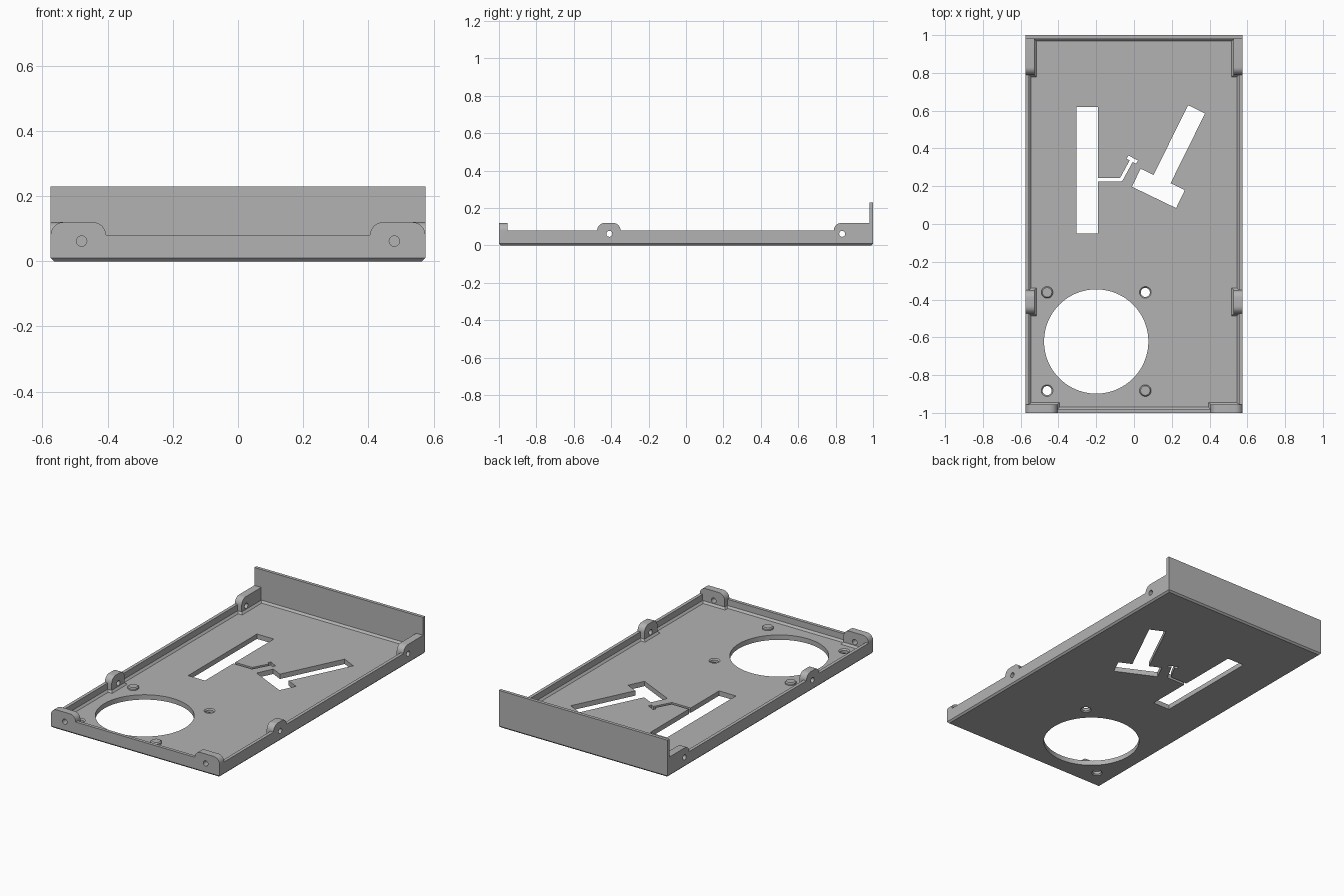
import bpy, bmesh, math
from mathutils import Vector, Matrix

if "Cube" in bpy.data.objects:
    bpy.data.objects.remove(bpy.data.objects["Cube"])

W, L = 0.575, 1.0          # half width and half length
FLOOR, RIM, EAR, BACK = 0.03, 0.08, 0.12, 0.23

grey = bpy.data.materials.new("plain grey")
grey.diffuse_color = (0.45, 0.45, 0.45, 1)
grey.use_nodes = True
grey.node_tree.nodes["Principled BSDF"].inputs["Base Color"].default_value = grey.diffuse_color


def loft(name, rings):
    """Solid made by joining equal-length rings of points, capped at both ends."""
    bm = bmesh.new()
    rows = [[bm.verts.new(p) for p in ring] for ring in rings]
    n = len(rows[0])
    for a, b in zip(rows, rows[1:]):
        for i in range(n):
            bm.faces.new((a[i], a[(i + 1) % n], b[(i + 1) % n], b[i]))
    bm.faces.new(rows[0])
    bm.faces.new(rows[-1])
    bmesh.ops.recalc_face_normals(bm, faces=bm.faces)
    me = bpy.data.meshes.new(name)
    bm.to_mesh(me)
    bm.free()
    me.materials.append(grey)
    ob = bpy.data.objects.new(name, me)
    bpy.context.collection.objects.link(ob)
    return ob


def rect(x0, x1, y0, y1, z):
    return [(x0, y0, z), (x1, y0, z), (x1, y1, z), (x0, y1, z)]


def box(name, x0, x1, y0, y1, z0, z1):
    return loft(name, [rect(x0, x1, y0, y1, z0), rect(x0, x1, y0, y1, z1)])


def circle(x, y, r, z, n):
    return [(x + r * math.cos(2 * math.pi * i / n),
             y + r * math.sin(2 * math.pi * i / n), z) for i in range(n)]


def turned(name, x, y, profile, n=32):
    """Round part from (radius, height) pairs."""
    return loft(name, [circle(x, y, r, z, n) for r, z in profile])


def combine(target, tool, operation):
    mod = target.modifiers.new("combine", 'BOOLEAN')
    mod.operation, mod.object, mod.solver = operation, tool, 'EXACT'
    bpy.context.view_layer.objects.active = target
    bpy.ops.object.modifier_apply(modifier=mod.name)
    bpy.data.objects.remove(tool)


def ear_profile(u0, u1, round0, round1, r=0.04):
    """Upright tab outline (u, z) with rounded upper corners where asked."""
    pts = [(u0, 0.02), (u1, 0.02)]
    for u, side, rounded in ((u1, 1, round1), (u0, -1, round0)):
        arc = [(u, EAR)]
        if rounded:
            arc = [(u + side * r * (math.cos(a) - 1), EAR - r + r * math.sin(a))
                   for a in (math.pi / 2 * i / 8 for i in range(9))]
        pts += arc if side > 0 else arc[::-1]
    return pts


# Tray with chamfered underside, low rim and sloped inner corner
def tray_ring(inset, z):
    return rect(-W + inset, W - inset, -L + inset, L - inset, z)


tray = loft("tray", [tray_ring(i, z) for i, z in (
    (0.01, 0), (0, 0.01), (0, RIM), (0.02, RIM), (0.02, 0.042), (0.031, FLOOR))])

# Tall back wall
combine(tray, box("back_wall", -W, W, L - 0.02, L, 0.015, BACK), 'UNION')

# Screw ears, each with a small sloped foot
T, F = 0.047, 0.011
for s in (-1, 1):
    for y0, y1, back in ((-0.475, -0.35, False), (0.79, L - 0.01, True)):
        prof = ear_profile(y0, y1, True, not back)
        ear = loft("side_ear", [[(s * x, y, z) for y, z in prof] for x in (W - T, W)])
        combine(tray, ear, 'UNION')
        foot = loft("side_foot", [
            [(s * x, y, z) for x, y, z in rect(W - T - g, W - 0.01, y0 - g, min(y1 + g, L - 0.01), z)]
            for g, z in ((F, 0.022), (F, FLOOR), (0.0005, 0.042))])
        combine(tray, foot, 'UNION')
    prof = ear_profile(0.405, W, True, True)
    ear = loft("front_ear", [[(s * x, y, z) for x, z in prof] for y in (-L, -L + 0.045)])
    combine(tray, ear, 'UNION')
    foot = loft("front_foot", [
        [(s * x, y, z) for x, y, z in rect(0.405 - g, W - 0.01, -L + 0.01, -L + 0.045 + g, z)]
        for g, z in ((F, 0.022), (F, FLOOR), (0.0005, 0.042))])
    combine(tray, foot, 'UNION')


# Screw holes through the ears
def drill(x, y, axis):
    tool = turned("drill", 0, 0, ((0.016, -0.07), (0.016, 0.07)), 24)
    tool.data.transform(Matrix.Translation((x, y, 0.062)) @ Matrix.Rotation(math.pi / 2, 4, axis))
    combine(tray, tool, 'DIFFERENCE')


for s in (-1, 1):
    drill(s * W, -0.41, 'Y')
    drill(s * W, 0.835, 'Y')
    drill(s * 0.48, -L, 'X')


# Floor slots: straight bars given by end points and width
def slot(p, q, width):
    p, q = Vector(p), Vector(q)
    d = (q - p).normalized()
    side = Vector((-d.y, d.x)) * width / 2
    corners = (p - side, q - side, q + side, p + side)
    tool = loft("slot", [[(c.x, c.y, z) for c in corners] for z in (-0.05, 0.07)])
    combine(tray, tool, 'DIFFERENCE')


slot((-0.2475, -0.05), (-0.2475, 0.62), 0.115)     # long slot
slot((-0.20, 0.235), (-0.066, 0.235), 0.018)       # thin link
slot((-0.071, 0.23), (-0.012, 0.338), 0.018)
slot((-0.034, 0.354), (0.016, 0.327), 0.02)
slot((0.13, 0.20), (0.331, 0.607), 0.10)           # slanted stem
slot((0.012, 0.245), (0.246, 0.132), 0.106)        # slanted crossbar

# Fan opening, two mounting holes and two locating pegs
fx, fy, h = -0.2, -0.622, 0.26
combine(tray, turned("fan_cut", fx, fy, ((0.276, -0.05), (0.276, 0.07)), 96), 'DIFFERENCE')
for s in (-1, 1):
    hole = turned("mount_cut", fx + s * h, fy + s * h, (
        (0.036, -0.005), (0.031, 0), (0.024, 0.007), (0.024, 0.023), (0.031, FLOOR), (0.036, FLOOR + 0.005)))
    combine(tray, hole, 'DIFFERENCE')
    peg = turned("locating_peg", fx + s * h, fy - s * h, (
        (0.031, 0.02), (0.031, 0.039), (0.025, 0.045)))
    combine(tray, peg, 'UNION')

# Soft shading on round parts only
bpy.ops.object.select_all(action='DESELECT')
tray.select_set(True)
bpy.context.view_layer.objects.active = tray
bpy.ops.object.shade_smooth_by_angle(angle=math.radians(25))
